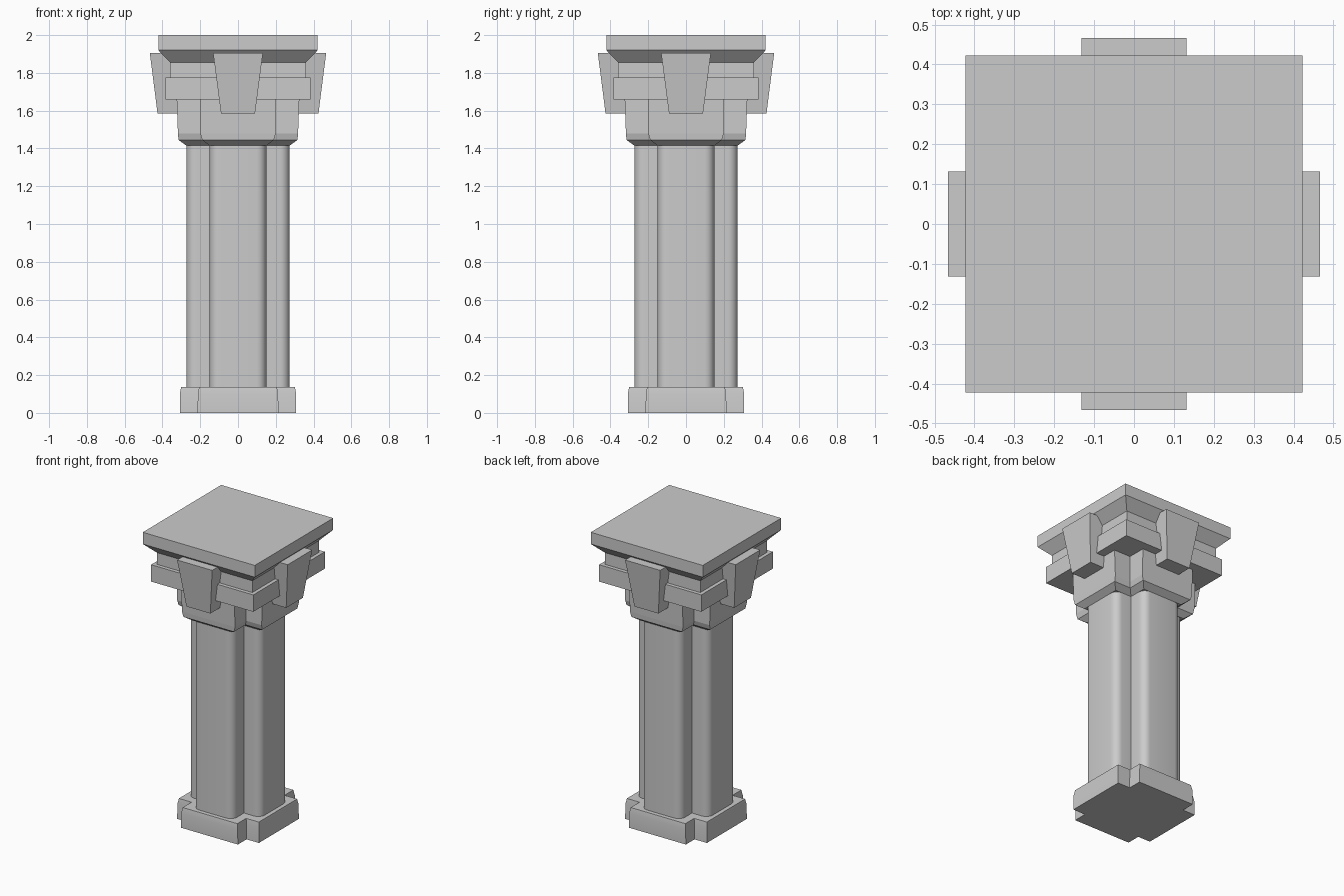
import bpy
import bmesh
from math import pi, sin, cos
from mathutils import Matrix, Vector

cube = bpy.data.objects.get("Cube")
if cube:
    bpy.data.objects.remove(cube, do_unlink=True)

stone = bpy.data.materials.new("grey_stone")
stone.use_nodes = True
colour = (0.6, 0.6, 0.6, 1)
stone.diffuse_color = colour
stone.node_tree.nodes["Principled BSDF"].inputs["Base Color"].default_value = colour


def square(half):
    return [(half, -half), (half, half), (-half, half), (-half, -half)]


def cross(extent, half, radius=0, steps=6):
    """Plus-shaped outline; the outer corners of each arm may be rounded."""
    arm = [Vector((half, -half))]
    for side, start in ((-1, -pi / 2), (1, 0)):
        centre = Vector((extent - radius, side * (half - radius)))
        if radius:
            for i in range(steps + 1):
                a = start + i / steps * pi / 2
                arm.append(centre + radius * Vector((cos(a), sin(a))))
        else:
            arm.append(centre)
    return [Matrix.Rotation(q * pi / 2, 2) @ p for q in range(4) for p in arm]


def loft(name, sections, smooth=False):
    """Skin a stack of matching (height, outline) sections and cap both ends."""
    bm = bmesh.new()
    rings = [[bm.verts.new((p[0], p[1], z)) for p in pts] for z, pts in sections]
    for low, high in zip(rings, rings[1:]):
        for i in range(len(low)):
            j = (i + 1) % len(low)
            bm.faces.new((low[i], low[j], high[j], high[i]))
    bm.faces.new(rings[0][::-1])
    bm.faces.new(rings[-1])
    bmesh.ops.recalc_face_normals(bm, faces=bm.faces)
    mesh = bpy.data.meshes.new(name)
    bm.to_mesh(mesh)
    bm.free()
    mesh.materials.append(stone)
    obj = bpy.data.objects.new(name, mesh)
    bpy.context.collection.objects.link(obj)
    if smooth:
        bpy.ops.object.select_all(action="DESELECT")
        obj.select_set(True)
        bpy.context.view_layer.objects.active = obj
        bpy.ops.object.shade_smooth_by_angle(angle=pi / 6)
    return obj


# Base, slightly swollen near the floor
loft("base", [(0, cross(0.308, 0.215)), (0.1, cross(0.308, 0.212)),
              (0.137, cross(0.301, 0.206))], smooth=True)

# Cross-shaped shaft with rounded arm corners
shaft = cross(0.273, 0.15, 0.05)
loft("shaft", [(0.13, shaft), (1.43, shaft)], smooth=True)

# Capital block flaring out of the shaft
loft("capital", [(1.415, cross(0.273, 0.15)), (1.445, cross(0.315, 0.19)),
                 (1.48, cross(0.318, 0.2)), (1.67, cross(0.325, 0.2))])

# Square band, recessed neck, and cornice with its top slab
loft("band", [(1.66, square(0.385)), (1.775, square(0.385))])
loft("neck", [(1.77, square(0.36)), (1.86, square(0.36))])
loft("cornice", [(1.855, square(0.36)), (1.92, square(0.422)), (2, square(0.422))])


# Tapered keystones on all four sides
def block(inner, outer, half):
    return [(inner, -half), (outer, -half), (outer, half), (inner, half)]


for q, side in enumerate(("left", "back", "right", "front")):
    key = loft(side + "_keystone", [(1.585, block(0.26, 0.426, 0.09)),
                                    (1.906, block(0.26, 0.467, 0.132))])
    key.data.transform(Matrix.Rotation(q * pi / 2, 4, "Z"))
